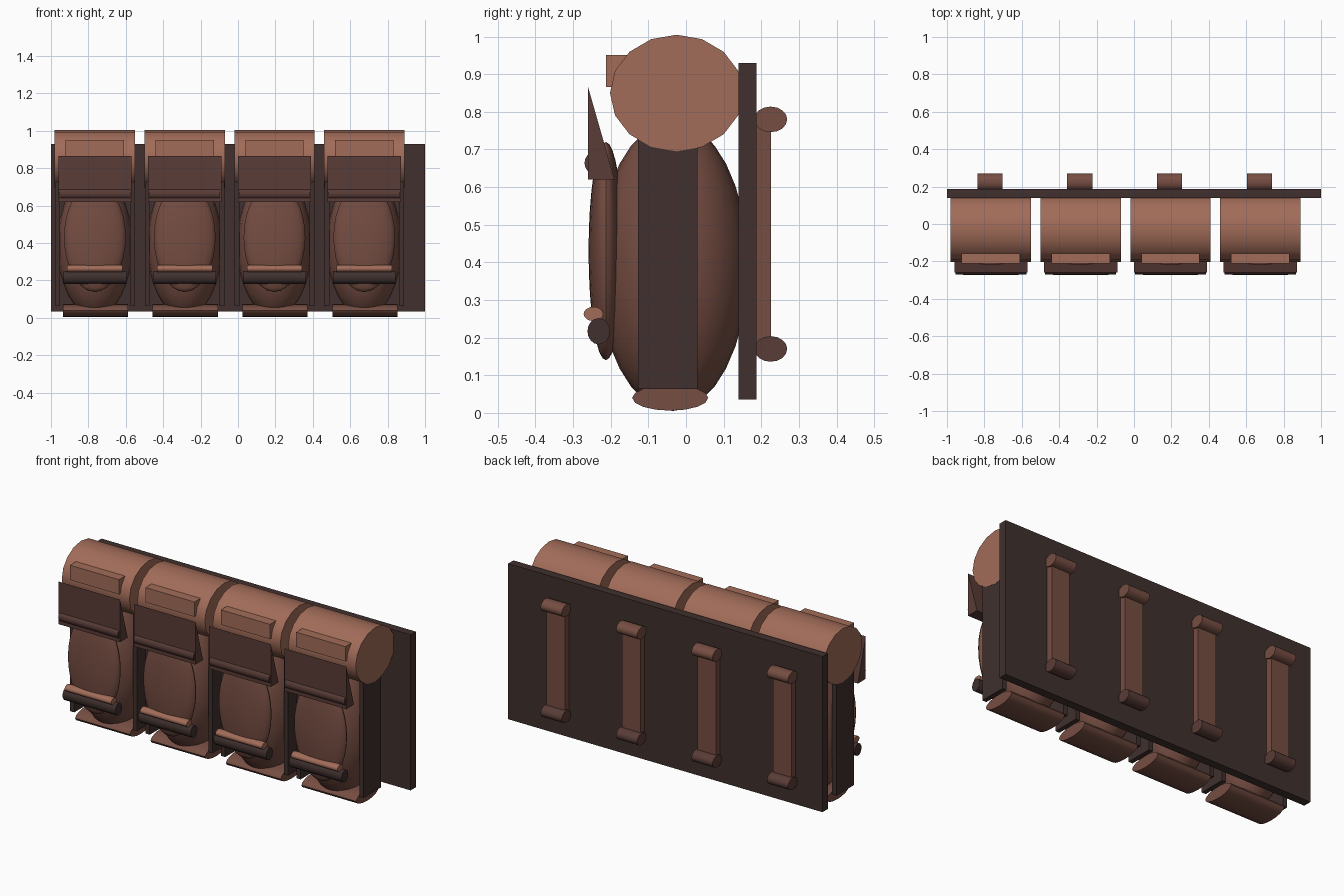
import bpy
from math import radians, pi

if "Cube" in bpy.data.objects:
    bpy.data.objects.remove(bpy.data.objects["Cube"])


def material(name, rgb):
    m = bpy.data.materials.new(name)
    m.diffuse_color = (*rgb, 1)
    m.use_nodes = True
    m.node_tree.nodes["Principled BSDF"].inputs["Base Color"].default_value = m.diffuse_color
    return m


TAN = material("tan_leather", (0.36, 0.15, 0.10))
BROWN = material("brown_leather", (0.18, 0.075, 0.055))
DEEP = material("deep_brown_leather", (0.10, 0.045, 0.038))
DARK = material("dark_leather", (0.05, 0.03, 0.027))


def finish(name, mat, smooth=True):
    ob = bpy.context.object
    ob.name = name
    bpy.ops.object.transform_apply(location=False, rotation=True, scale=True)
    ob.data.materials.append(mat)
    if smooth:
        bpy.ops.object.shade_smooth_by_angle(angle=radians(40))
    return ob


def box(name, x, y, z, mat):
    """Box from (min, max) ranges."""
    bpy.ops.mesh.primitive_cube_add(size=1, location=[sum(r) / 2 for r in (x, y, z)])
    bpy.context.object.scale = [r[1] - r[0] for r in (x, y, z)]
    return finish(name, mat, False)


def roll(name, x, y, z, half, ry, rz, mat, sides=16):
    """Elliptical cylinder lying along x."""
    bpy.ops.mesh.primitive_cylinder_add(vertices=sides, radius=1, depth=2,
                                        location=(x, y, z), rotation=(0, pi / 2, 0))
    bpy.context.object.scale = (rz, ry, half)
    return finish(name, mat)


def ellipsoid(name, loc, radii, mat, segments=24, rings=16):
    bpy.ops.mesh.primitive_uv_sphere_add(segments=segments, ring_count=rings,
                                         radius=1, location=loc)
    bpy.context.object.scale = radii
    return finish(name, mat)


def wedge(name, x, half, profile, mat):
    """Triangular prism along x from a y-z profile."""
    n = len(profile)
    verts = [(s * half, y, z) for s in (-1, 1) for y, z in profile]
    faces = [tuple(range(n))[::-1], tuple(range(n, 2 * n))]
    faces += [(i, (i + 1) % n, n + (i + 1) % n, n + i) for i in range(n)]
    me = bpy.data.meshes.new(name)
    me.from_pydata(verts, [], faces)
    me.materials.append(mat)
    ob = bpy.data.objects.new(name, me)
    ob.location.x = x
    bpy.context.collection.objects.link(ob)


# backing panel shared by all pouches
box("back_panel", (-1, 1), (0.14, 0.188), (0.035, 0.93), DARK)

for i in range(4):
    x = -0.765 + 0.48 * i
    # main pouch: bulging body, side gussets, bottom and top rolls
    ellipsoid(f"pouch_body_{i}", (x, -0.035, 0.39), (0.2, 0.2, 0.385), BROWN)
    for s in (-1, 1):
        c = x + s * 0.2
        box(f"side_gusset_{i}", (c - 0.013, c + 0.013), (-0.128, 0.031), (0.064, 0.75), DARK)
    roll(f"bottom_roll_{i}", x + 0.003, -0.042, 0.04, 0.174, 0.101, 0.034, BROWN)
    roll(f"top_roll_{i}", x, -0.025, 0.85, 0.215, 0.177, 0.155, TAN)
    # front pocket and flap
    ellipsoid(f"front_pocket_{i}", (x, -0.213, 0.43), (0.165, 0.046, 0.29), BROWN)
    wedge(f"flap_{i}", x, 0.196, [(-0.26, 0.865), (-0.26, 0.62), (-0.19, 0.62)], DEEP)
    roll(f"flap_hem_{i}", x, -0.237, 0.664, 0.19, 0.033, 0.032, DEEP)
    box(f"flap_tab_{i}", (x - 0.156, x + 0.156), (-0.212, -0.12), (0.866, 0.951), TAN)
    # closing straps
    roll(f"lower_strap_{i}", x, -0.232, 0.217, 0.168, 0.03, 0.035, DARK)
    roll(f"strap_trim_{i}", x, -0.246, 0.263, 0.148, 0.026, 0.019, TAN)
    # belt loop behind the panel
    b = x - 0.005
    box(f"belt_loop_{i}", (b - 0.058, b + 0.058), (0.185, 0.226), (0.17, 0.78), BROWN)
    roll(f"loop_top_{i}", b, 0.225, 0.78, 0.067, 0.044, 0.034, BROWN)
    roll(f"loop_bottom_{i}", b, 0.225, 0.17, 0.067, 0.044, 0.034, DEEP)
